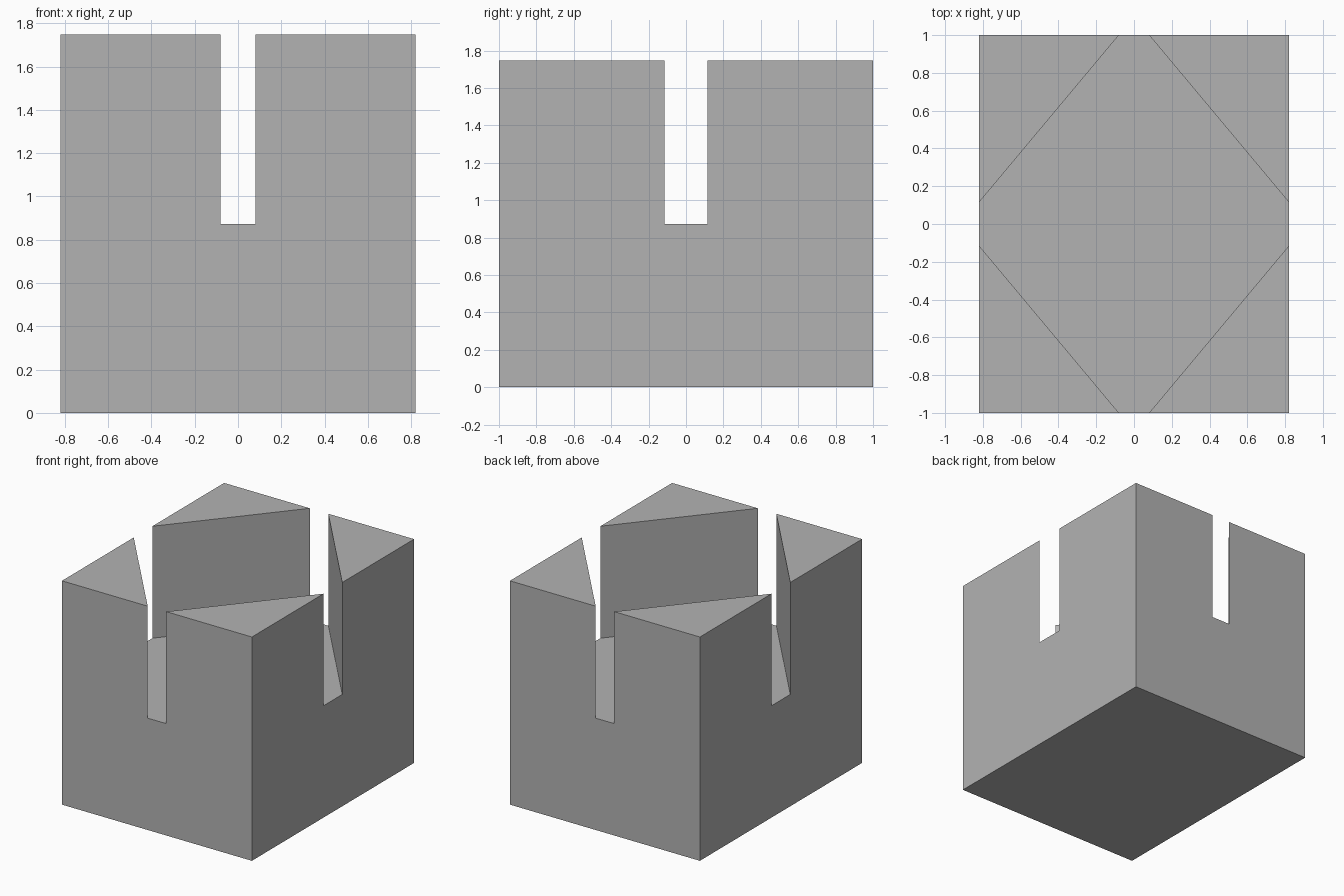
import bpy
import bmesh
from math import radians

if "Cube" in bpy.data.objects:
    bpy.data.objects.remove(bpy.data.objects["Cube"], do_unlink=True)

# Overall half sizes, heights, and half widths of the openings
HALF_X, HALF_Y = 0.82, 1.0
FLOOR_Z, TOP_Z = 0.873, 1.747
GAP_X, GAP_Y = 0.08, 0.115

grey = bpy.data.materials.new("plain grey")
grey.use_nodes = True
grey.diffuse_color = (0.45, 0.45, 0.45, 1)
grey.node_tree.nodes["Principled BSDF"].inputs["Base Color"].default_value = grey.diffuse_color


def raise_faces(bm, faces, height):
    """Extrude faces straight up and return the new top faces."""
    geom = bmesh.ops.extrude_face_region(bm, geom=faces)["geom"]
    verts = [g for g in geom if isinstance(g, bmesh.types.BMVert)]
    bmesh.ops.translate(bm, verts=verts, vec=(0, 0, height))
    return [g for g in geom if isinstance(g, bmesh.types.BMFace)]


bm = bmesh.new()

# Rectangular footprint, with points where the openings meet the walls
outline = []
for sx, sy in ((1, 1), (-1, 1), (-1, -1), (1, -1)):
    corner = [(sx * HALF_X, sy * GAP_Y), (sx * HALF_X, sy * HALF_Y), (sx * GAP_X, sy * HALF_Y)]
    outline += corner if sx == sy else corner[::-1]
base = bm.faces.new([bm.verts.new((x, y, 0)) for x, y in outline])

# Solid lower block
floor = raise_faces(bm, [base], FLOOR_Z)[0]
if base.is_valid is False or not any(f.calc_center_median().z < 0.001 for f in bm.faces):
    bm.faces.new([v for v in bm.verts if v.co.z < 0.001])

# Cut the four triangular corners off the floor and raise them into posts
ring = list(floor.verts)
for i, v in enumerate(ring):
    if abs(v.co.x) > HALF_X - 0.01 and abs(v.co.y) > HALF_Y - 0.01:
        bmesh.ops.connect_verts(bm, verts=[ring[i - 1], ring[(i + 1) % len(ring)]])
corners = [f for f in bm.faces if len(f.verts) == 3]
raise_faces(bm, corners, TOP_Z - FLOOR_Z)

# Merge coplanar faces into clean walls
bmesh.ops.recalc_face_normals(bm, faces=bm.faces)
bmesh.ops.dissolve_limit(bm, angle_limit=radians(1), verts=bm.verts, edges=bm.edges)
bmesh.ops.recalc_face_normals(bm, faces=bm.faces)

mesh = bpy.data.meshes.new("notched_block")
bm.to_mesh(mesh)
bm.free()
mesh.materials.append(grey)
block = bpy.data.objects.new("notched_block", mesh)
bpy.context.collection.objects.link(block)
